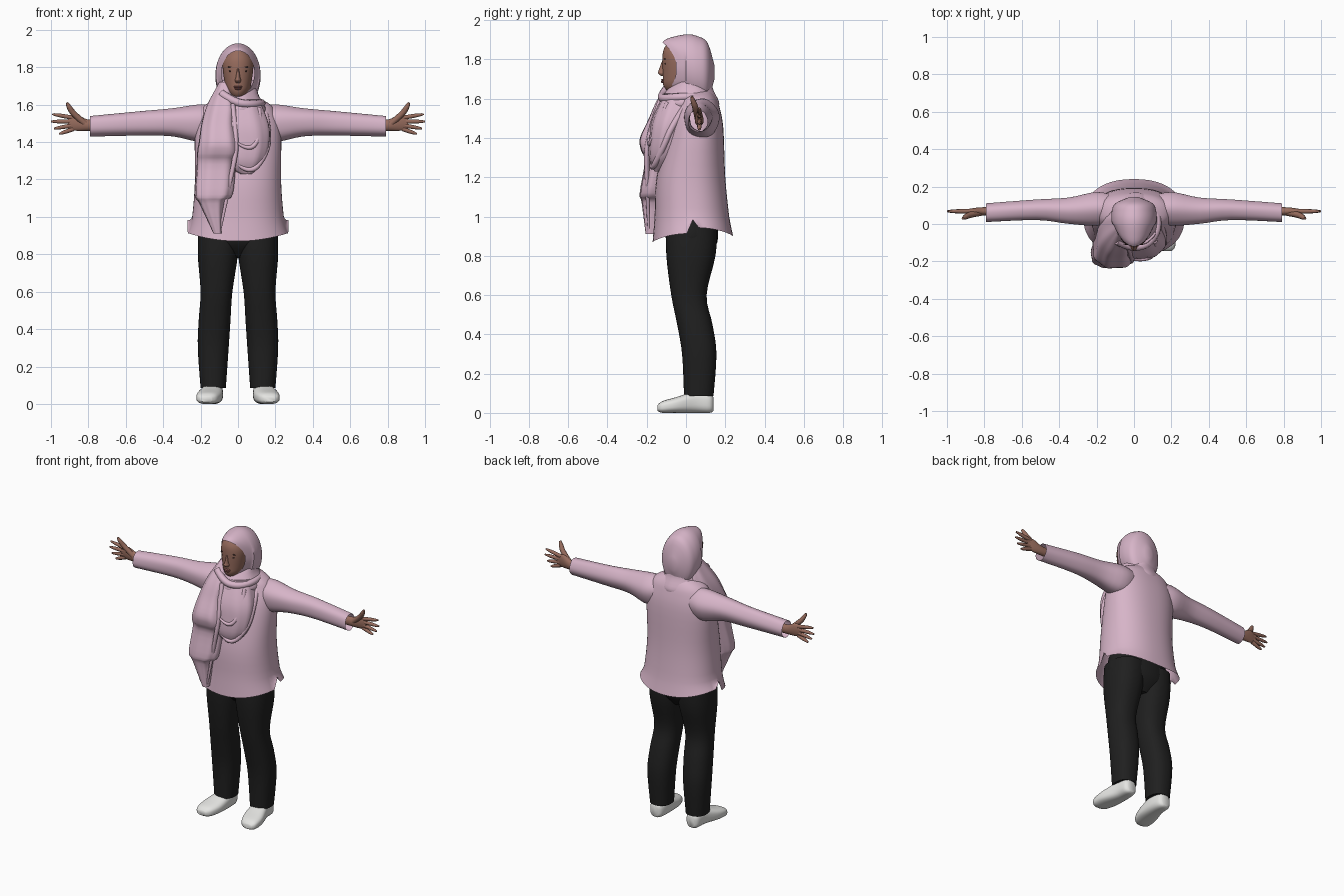
import bpy, bmesh, math
from mathutils import Vector

cube = bpy.data.objects.get("Cube")
if cube:
    bpy.data.objects.remove(cube, do_unlink=True)


def material(name, red, green, blue):
    result = bpy.data.materials.new(name)
    result.use_nodes = True
    colour = (red, green, blue, 1)
    result.diffuse_color = colour
    result.node_tree.nodes["Principled BSDF"].inputs["Base Color"].default_value = colour
    return result


pink = material("pink cloth", .68, .46, .58)
skin = material("skin", .31, .15, .11)
black = material("black trousers", .014, .014, .014)
white = material("white shoe", .78, .78, .76)
brown = material("dark brown", .04, .02, .02)
lip_red = material("lip", .24, .09, .08)


def finish(part, paint):
    """Give the part its colour and smooth shading."""
    part.data.materials.append(paint)
    bpy.ops.object.select_all(action='DESELECT')
    part.select_set(True)
    bpy.context.view_layer.objects.active = part
    if part.type == 'CURVE':
        bpy.ops.object.convert(target='MESH')
    bpy.ops.object.shade_smooth_by_angle(angle=math.radians(50))


def link(name, data):
    part = bpy.data.objects.new(name, data)
    bpy.context.collection.objects.link(part)
    return part


def smooth_rows(rows, steps=4):
    """Blend section rows with a Catmull-Rom spline."""
    rows = [Vector(row) for row in rows]
    padded = [rows[0], *rows, rows[-1]]
    blended = []
    for before, start, end, after in zip(padded, padded[1:], padded[2:], padded[3:]):
        leave, arrive = (end - before) / 2, (after - start) / 2
        for step in range(steps):
            t = step / steps
            rise = t * t * (3 - 2 * t)
            blended.append(start.lerp(end, rise) + leave * t * (1 - t) ** 2 - arrive * t * t * (1 - t))
    return blended + [rows[-1]]


def signed_power(value, power):
    return math.copysign(abs(value) ** (2 / power), value)


def loft(name, axis, rows, paint, sides=40, power=2, mirror=1, caps=(True, True),
         pleats=0, depth=.02, edit=None):
    """Skin rounded sections. Row: position, then the limits across and along;
    a row of four is centred on x and gives the half width instead."""
    rows = [(row[0], -row[1], *row[1:]) if len(row) == 4 else row for row in rows]
    bm = bmesh.new()
    rings = []
    for place, left, right, low, high in smooth_rows(rows):
        ring = []
        for side in range(sides):
            angle = math.tau * side / sides
            swell = (1 + depth * math.sin(pleats * angle + 3 * place)) / 2 if pleats else .5
            u = (left + right) / 2 + (right - left) * swell * signed_power(math.cos(angle), power)
            v = (low + high) / 2 + (high - low) * swell * signed_power(math.sin(angle), power)
            point = {'x': (place, u, v), 'y': (u, place, v), 'z': (u, v, place)}[axis]
            x, y, z = edit(*point) if edit else point
            ring.append(bm.verts.new((x * mirror, y, z)))
        rings.append(ring)
    for ring, following in zip(rings, rings[1:]):
        for side in range(sides):
            bm.faces.new((ring[side - 1], ring[side], following[side], following[side - 1]))
    for closed, ring in zip(caps, (rings[0], rings[-1])):
        if closed:
            bm.faces.new(ring)
    bmesh.ops.recalc_face_normals(bm, faces=bm.faces)
    mesh = bpy.data.meshes.new(name)
    bm.to_mesh(mesh)
    bm.free()
    finish(link(name, mesh), paint)


def strand(name, points, thickness, paint, mirror=1):
    """Round strand that tapers toward its end."""
    curve = bpy.data.curves.new(name, 'CURVE')
    curve.dimensions = '3D'
    curve.bevel_depth, curve.bevel_resolution, curve.use_fill_caps = thickness, 3, True
    spline = curve.splines.new('NURBS')
    last = len(points) - 1
    spline.points.add(last)
    for index, (x, y, z) in enumerate(points):
        spline.points[index].co = (x * mirror, y, z, 1)
        spline.points[index].radius = 1 - .6 * (index / last) ** 3
    spline.order_u, spline.use_endpoint_u, spline.resolution_u = 3, True, 6
    finish(link(name, curve), paint)


def ball(name, location, scale, paint, tilt=0):
    bpy.ops.mesh.primitive_uv_sphere_add(segments=16, ring_count=10, location=location,
                                         rotation=(0, tilt, 0))
    part = bpy.context.object
    part.name, part.scale = name, scale
    finish(part, paint)


# Tunic with side slits and a shaped hem
def shape_hem(x, y, z):
    if z < 1:
        low = .87 + .6 * x * x + (.03 if y > .06 else 0)
        if abs(x) > .2:
            low += .07 * max(0, 1 - abs(y - .035) / .02)
        z = 1 - (1 - z) * (1 - low) / .13
    return x, y, z


loft("tunic", 'z', [(1.65, .07, 0, .12), (1.61, .16, -.03, .15), (1.56, .2, -.05, .17),
                    (1.45, .23, -.09, .19), (1.2, .23, -.15, .2), (1, .245, -.16, .22),
                    (.87, .27, -.17, .24)],
     pink, sides=56, power=2.3, caps=(True, False), edit=shape_hem)

# Trouser hips under the tunic
loft("trouser_hips", 'z', [(1, .2, -.1, .16), (.87, .21, -.1, .16), (.78, .1, -.03, .1)], black)

for mirror, label in ((1, "left"), (-1, "right")):
    # Trouser leg
    loft(label + "_trouser_leg", 'z',
         [(.95, -.01, .21, -.1, .16), (.8, 0, .215, -.1, .15), (.6, .03, .2, -.075, .105),
          (.45, .04, .21, -.045, .135), (.3, .05, .215, -.02, .155), (.085, .065, .2, -.01, .14)],
         black, power=2.3, mirror=mirror)

    # Shoe
    loft(label + "_shoe", 'y',
         [(-.145, .14, .2, .01, .04), (-.12, .11, .22, 0, .06), (-.05, .085, .22, 0, .08),
          (.05, .08, .19, 0, .11), (.12, .09, .18, 0, .1), (.14, .11, .16, .01, .08)],
         white, power=2.7, mirror=mirror)

    # Sleeve with an open cuff
    loft(label + "_sleeve", 'x',
         [(.1, .01, .15, 1.43, 1.59), (.2, -.01, .17, 1.4, 1.6), (.35, 0, .14, 1.43, 1.58),
          (.52, .02, .13, 1.435, 1.565), (.79, .01, .11, 1.43, 1.54)],
         pink, mirror=mirror, caps=(True, False), pleats=5)

    # Hand, palm forward with spread fingers
    loft(label + "_palm", 'x',
         [(.7, .045, .09, 1.46, 1.52), (.8, .045, .09, 1.46, 1.52), (.86, .05, .085, 1.46, 1.545),
          (.91, .06, .075, 1.47, 1.535)], skin, mirror=mirror)
    for index, (finger, length) in enumerate(dict(index=.115, middle=.12, ring=.105, little=.08).items()):
        angle = .17 - .17 * index
        reach = Vector((math.cos(angle), 0, math.sin(angle))) * length
        knuckle = Vector((.88, .068, 1.53 - .02 * index))
        strand(f"{label}_{finger}_finger", [knuckle + reach * part for part in (0, .4, .8, 1)],
               .012, skin, mirror)
    strand(label + "_thumb", [(.82, .06, 1.5), (.88, .05, 1.55), (.905, .035, 1.59), (.915, .03, 1.61)],
           .017, skin, mirror)

    # Eye and brow
    ball(label + "_eye", (.035 * mirror, -.105, 1.78), (.014, .006, .005), brown, .1 * mirror)
    ball(label + "_brow", (.036 * mirror, -.107, 1.803), (.02, .005, .003), brown, .1 * mirror)

# Head, nose and mouth
loft("head", 'z', [(1.635, .025, -.085, .02), (1.65, .045, -.105, .04), (1.675, .06, -.117, .05),
                   (1.71, .07, -.118, .05), (1.8, .082, -.12, .05), (1.85, .075, -.114, .05),
                   (1.89, .05, -.09, .04)], skin)
loft("nose", 'z', [(1.715, .01, -.125, -.1), (1.73, .017, -.143, -.09), (1.745, .012, -.139, -.09),
                   (1.8, .006, -.119, -.09)], skin)
ball("upper_lip", (0, -.117, 1.696), (.025, .011, .005), lip_red)
ball("lower_lip", (0, -.116, 1.686), (.02, .012, .007), lip_red)


# Hood lofted backward from the face opening
def shape_opening(x, y, z):
    weight = max(0, -y / .12)
    chin = min(1, max(0, (1.75 - z) / .1))
    return x, y + weight * (9 * x * x + .03 * chin), z


loft("hood", 'y', [(-.12, .088, 1.648, 1.888), (-.09, .105, 1.635, 1.908), (0, .118, 1.6, 1.928),
                   (.06, .12, 1.58, 1.918), (.11, .1, 1.59, 1.885), (.145, .02, 1.7, 1.77)],
     pink, sides=48, caps=(False, True), edit=shape_opening)

# Scarf: neck wrap, chest drape and long hanging end
loft("neck_wrap", 'z', [(1.73, .105, -.02, .14), (1.66, .108, -.085, .135), (1.585, .15, -.135, .168),
                        (1.55, .14, -.13, .165)], pink, pleats=7, depth=.012)
loft("chest_drape", 'z', [(1.63, -.11, .115, -.11, .06), (1.5, -.16, .165, -.17, .04),
                          (1.4, -.12, .168, -.185, 0), (1.3, -.1, .14, -.188, -.04),
                          (1.23, .01, .075, -.16, -.1)], pink, power=2.3, pleats=9)
loft("hanging_scarf_end", 'z',
     [(1.72, -.1, -.04, -.06, .06), (1.6, -.165, 0, -.145, .08), (1.5, -.195, 0, -.19, .04),
      (1.4, -.21, .01, -.235, -.01), (1.34, -.22, .015, -.23, -.04), (1.28, -.22, -.01, -.21, -.06),
      (1.12, -.23, -.03, -.235, -.1), (1.07, -.205, -.075, -.225, -.11), (.91, -.13, -.09, -.205, -.16)],
     pink, sides=48, power=2.4, pleats=8, depth=.03)

# Rolled folds along the scarf
strand("neck_fold", [(-.09, -.09, 1.66), (-.02, -.13, 1.61), (.08, -.11, 1.6), (.135, -.02, 1.61),
                     (.11, .1, 1.61), (0, .15, 1.59), (-.11, .1, 1.6), (-.14, 0, 1.61)], .022, pink)
strand("drape_fold_outer", [(.135, .02, 1.59), (.165, -.07, 1.47), (.155, -.12, 1.34),
                            (.06, -.185, 1.215), (-.02, -.17, 1.3)], .018, pink)
strand("drape_fold_inner", [(.11, -.09, 1.58), (.125, -.14, 1.46), (.07, -.195, 1.34),
                            (-.01, -.19, 1.4)], .015, pink)
strand("scarf_end_fold", [(-.03, -.125, 1.6), (0, -.2, 1.4), (-.04, -.2, 1.2), (-.095, -.19, .93)],
       .015, pink)
